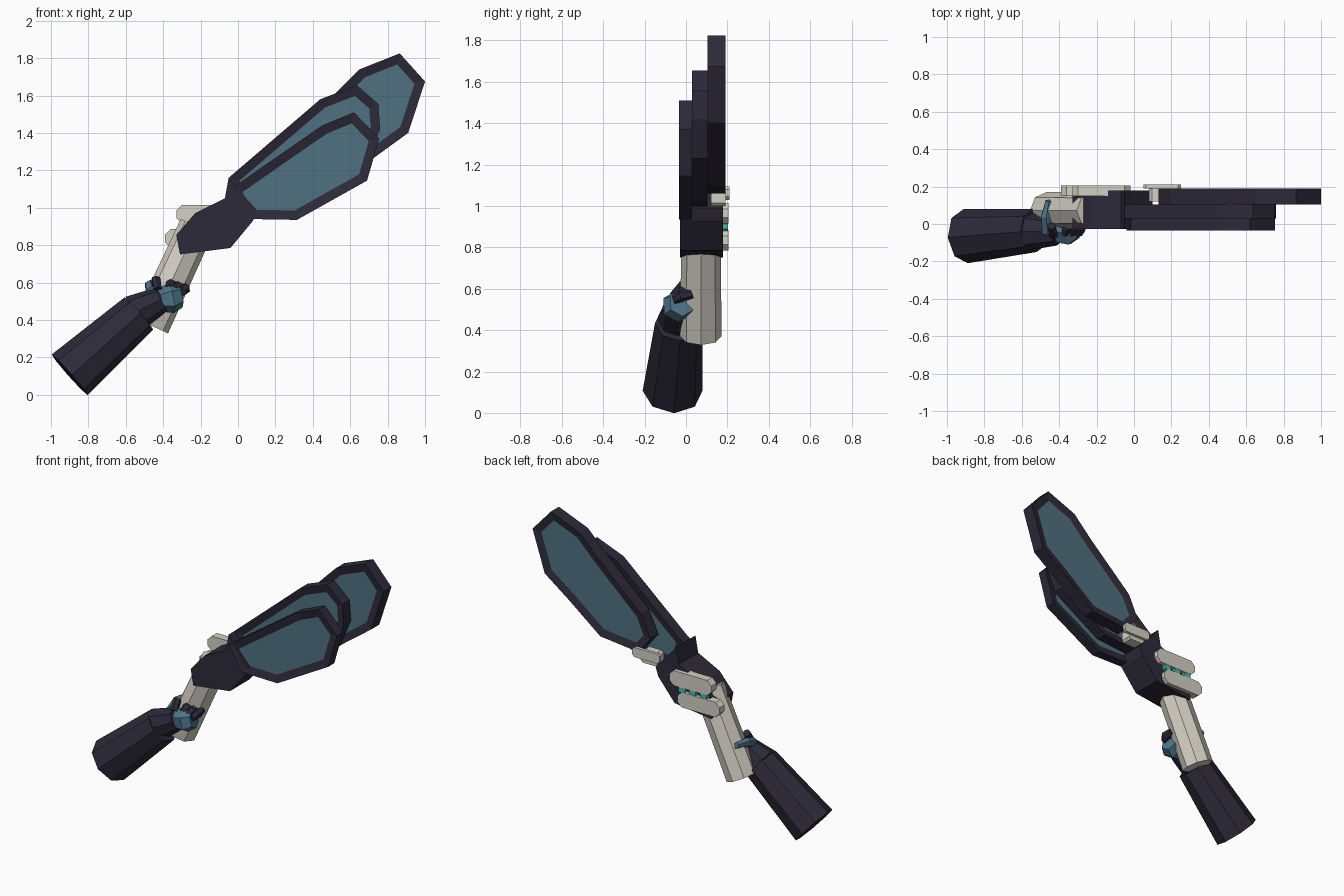
import bpy, bmesh
from mathutils import Vector, Matrix

cube = bpy.data.objects.get("Cube")
if cube:
    bpy.data.objects.remove(cube, do_unlink=True)


def material(name, srgb):
    col = [(c / 255) ** 2.2 for c in srgb] + [1]
    m = bpy.data.materials.new(name)
    m.use_nodes = True
    m.diffuse_color = col
    m.node_tree.nodes["Principled BSDF"].inputs["Base Color"].default_value = col
    return m


DARK = material("dark plum", (49, 46, 60))
TEAL = material("slate teal", (80, 113, 128))
GLOVE = material("glove teal", (78, 116, 136))
BONE = material("bone", (212, 207, 195))
CYAN = material("bright cyan", (70, 185, 172))


def finish(name, bm, *mats):
    bmesh.ops.recalc_face_normals(bm, faces=bm.faces)
    mesh = bpy.data.meshes.new(name)
    bm.to_mesh(mesh)
    bm.free()
    for m in mats:
        mesh.materials.append(m)
    ob = bpy.data.objects.new(name, mesh)
    bpy.context.collection.objects.link(ob)
    return ob


def plate(name, outline, y0, y1, mat, panel=None, rim=0.05):
    """Extrude an x-z outline along y, with optional sunk panels on both faces."""
    bm = bmesh.new()
    front = bm.faces.new([bm.verts.new((x, y0, z)) for x, z in outline])
    ext = bmesh.ops.extrude_face_region(bm, geom=[front], use_keep_orig=True)
    moved = [g for g in ext["geom"] if isinstance(g, bmesh.types.BMVert)]
    bmesh.ops.translate(bm, verts=moved, vec=(0, y1 - y0, 0))
    bmesh.ops.recalc_face_normals(bm, faces=bm.faces)
    if panel:
        caps = [f for f in bm.faces if abs(f.normal.y) > 0.9]
        bmesh.ops.inset_individual(bm, faces=caps, thickness=rim, depth=-0.012,
                                   use_even_offset=True)
        for f in caps:
            f.material_index = 1
    return finish(name, bm, mat, *([panel] if panel else []))


def bar(name, x0, x1, z0, z1, y0, y1, mat, cut):
    """Horizontal bar with clipped corners."""
    pts = [(x0 + cut, z0), (x1 - cut, z0), (x1, z0 + cut), (x1, z1 - cut),
           (x1 - cut, z1), (x0 + cut, z1), (x0, z1 - cut), (x0, z0 + cut)]
    return plate(name, pts, y0, y1, mat)


def limb(name, stations, mat, sides=8):
    """Faceted tube through (centre, radius) stations."""
    bm = bmesh.new()
    pts = [Vector(p) for p, r in stations]
    axis = (pts[-1] - pts[0]).normalized()
    turn = axis.to_track_quat("Z", "Y").to_matrix().to_4x4()
    rings = []
    for p, (_, r) in zip(pts, stations):
        ring = bmesh.ops.create_circle(bm, segments=sides, radius=r,
                                       matrix=Matrix.Translation(p) @ turn)
        rings.append(ring["verts"])
    for a, b in zip(rings, rings[1:]):
        for i in range(sides):
            j = (i + 1) % sides
            bm.faces.new((a[i], a[j], b[j], b[i]))
    bm.faces.new(rings[0])
    bm.faces.new(rings[-1])
    return finish(name, bm, mat)


# Fan blades, front to back
plate("front_blade", [(-.04, 1.10), (.45, 1.44), (.62, 1.51), (.755, 1.37),
                      (.69, 1.145), (.315, .935), (.04, .94)],
      -.035, .03, DARK, TEAL)
plate("middle_blade", [(-.05, 1.16), (.44, 1.58), (.635, 1.655), (.75, 1.555),
                       (.76, 1.42), (.68, 1.23), (.33, 1.02), (.0, .99)],
      .03, .105, DARK, TEAL)
plate("rear_blade", [(.13, 1.17), (.2, 1.32), (.52, 1.61), (.65, 1.74), (.865, 1.825),
                     (1, 1.675), (.91, 1.4), (.727, 1.267), (.5, 1.09), (.22, 1.06)],
      .105, .19, DARK, TEAL)

# Hub joining blades and handle
plate("hub", [(-.33, .855), (-.31, .75), (-.04, .785), (.08, .93), (.1, .99),
              (-.01, 1.11), (-.05, 1.16), (-.07, 1.05), (-.23, .97)], -.028, .178, DARK)

# Handle
limb("handle", [((-.465, .072, .37), .1), ((-.22, .072, .9), .095)], BONE)

# Rear fittings
bar("upper_rear_bar", -.33, -.02, .915, 1.015, .15, .205, BONE, .03)
bar("lower_rear_bar", -.39, -.08, .785, .885, .15, .205, BONE, .03)
for i in range(3):
    x = -.19 + (i - 1) * .08
    bar(f"rear_light_{i + 1}", x - .024, x + .024, .88, .92, .17, .203, CYAN, .008)
bar("blade_clip", .05, .25, 1.03, 1.095, .19, .21, BONE, .015)
bar("clip_support", .08, .2, 1.0, 1.08, .12, .192, BONE, .015)

# Sleeve and wrist
limb("sleeve", [((-.9, -.065, .107), .145), ((-.53, -.035, .435), .115)], DARK)
limb("wrist_cuff", [((-.555, -.04, .435), .1), ((-.41, -.045, .51), .07)], DARK)

# Gloved hand and fingers
limb("palm", [((-.42, -.045, .505), .062), ((-.36, -.04, .515), .08),
              ((-.31, -.02, .53), .065)], GLOVE, 6)
limb("thumb", [((-.46, -.05, .545), .035), ((-.47, .04, .585), .03),
               ((-.455, .125, .59), .02)], GLOVE, 6)
limb("thumb_knuckle", [((-.43, -.06, .56), .025), ((-.44, -.01, .62), .025)], DARK, 6)
for i in range(3):
    x, z = -.37 + i * .037, .59 - i * .012
    limb(f"finger_{i + 1}", [((x, -.06, z - .02), .02), ((x + .012, -.025, z), .03),
                             ((x + .01, .03, z + .01), .022)], DARK, 6)
